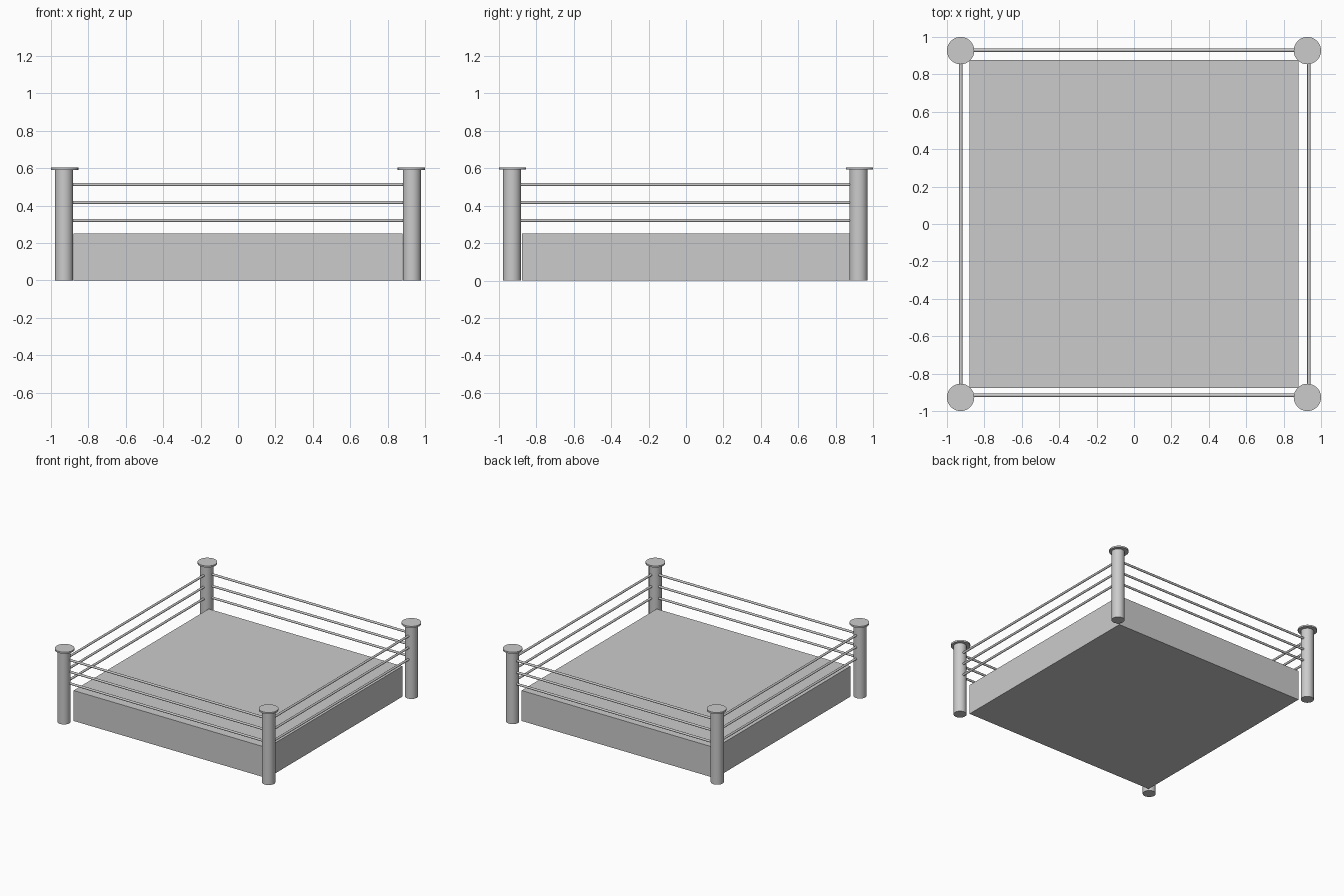
import bpy
import math

cube = bpy.data.objects.get("Cube")
if cube:
    bpy.data.objects.remove(cube, do_unlink=True)

GREY = (0.6, 0.6, 0.6, 1.0)
mat = bpy.data.materials.new("plain grey")
mat.use_nodes = True
mat.diffuse_color = GREY
mat.node_tree.nodes["Principled BSDF"].inputs["Base Color"].default_value = GREY


def finish(name, smooth=True):
    ob = bpy.context.object
    ob.name = name
    ob.data.materials.append(mat)
    if smooth:
        bpy.ops.object.shade_smooth_by_angle(angle=math.radians(35))
    return ob


def cylinder(name, radius, depth, loc, rot=(0, 0, 0), sides=32):
    bpy.ops.mesh.primitive_cylinder_add(vertices=sides, radius=radius, depth=depth,
                                        location=loc, rotation=rot)
    return finish(name)


# Platform
bpy.ops.mesh.primitive_cube_add(size=1, location=(0, 0, 0.125))
platform = finish("platform", smooth=False)
platform.scale = (1.76, 1.755, 0.25)

# Corner posts with flat caps
POST_TOP, CAP_TOP = 0.592, 0.605
for side, sx in (("right", -1), ("left", 1)):
    for end, sy in (("front", -1), ("back", 1)):
        x = sx * 0.93
        y = sy * 0.926 - 0.004
        cylinder(f"{end}_{side}_post", 0.049, POST_TOP, (x, y, POST_TOP / 2))
        cylinder(f"{end}_{side}_cap", 0.073, CAP_TOP - POST_TOP,
                 (sx * 0.927, sy * 0.927, (POST_TOP + CAP_TOP) / 2), sides=48)

# Three ropes along each side
HALF_TURN = math.pi / 2
for level, z in (("lower", 0.321), ("middle", 0.417), ("upper", 0.513)):
    for end, y in (("front", -0.916), ("back", 0.929)):
        cylinder(f"{end}_{level}_rope", 0.009, 1.8, (0, y, z), (0, HALF_TURN, 0), 16)
    for side, x in (("right", -0.926), ("left", 0.935)):
        cylinder(f"{side}_{level}_rope", 0.009, 1.8, (x, 0, z), (HALF_TURN, 0, 0), 16)
